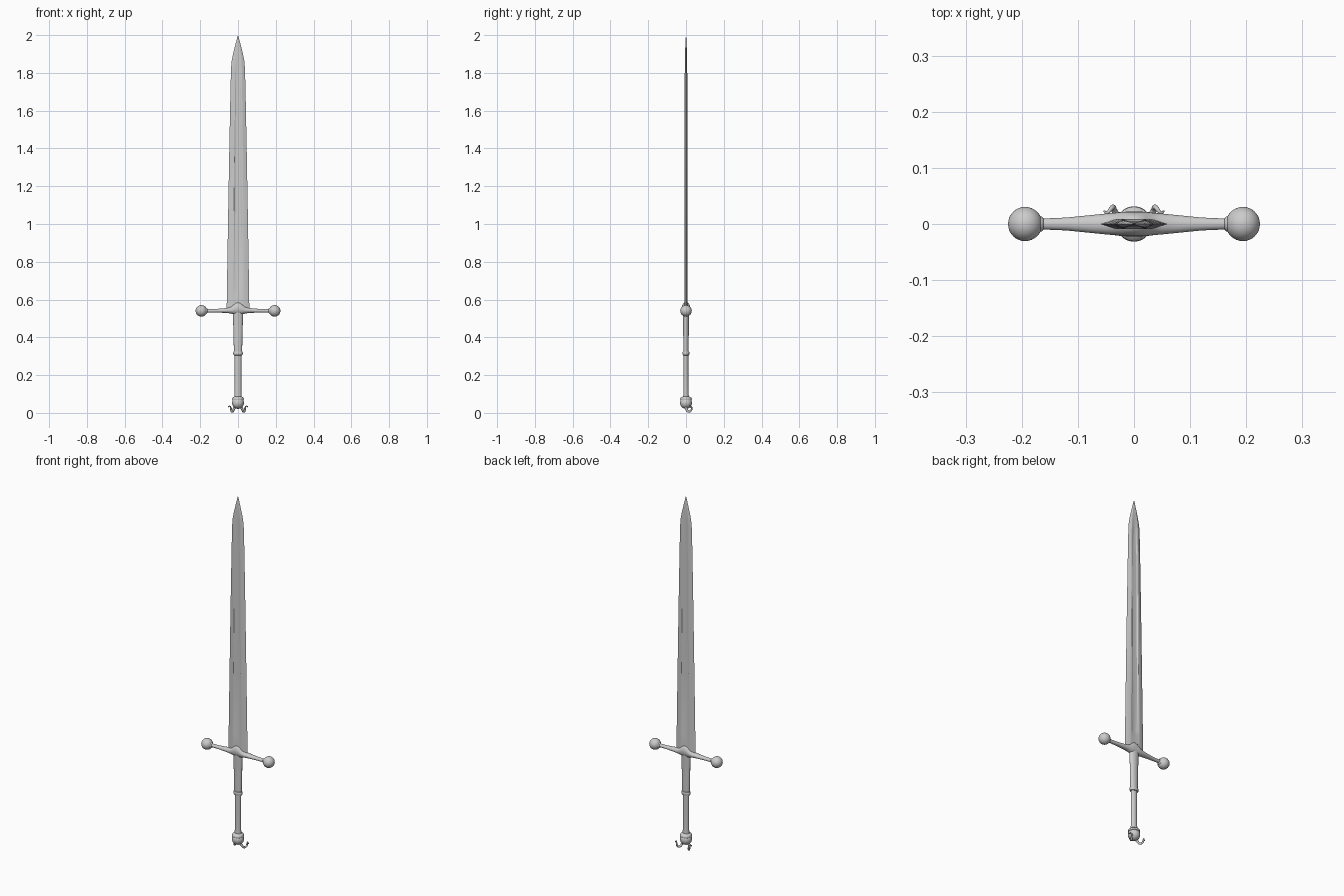
import bpy, bmesh, math
from mathutils import Vector

if "Cube" in bpy.data.objects:
    bpy.data.objects.remove(bpy.data.objects["Cube"])


def finish(name, bm, smooth=40):
    bmesh.ops.recalc_face_normals(bm, faces=bm.faces)
    me = bpy.data.meshes.new(name)
    bm.to_mesh(me)
    bm.free()
    ob = bpy.data.objects.new(name, me)
    bpy.context.collection.objects.link(ob)
    bpy.ops.object.select_all(action='DESELECT')
    ob.select_set(True)
    bpy.context.view_layer.objects.active = ob
    bpy.ops.object.shade_smooth_by_angle(angle=math.radians(smooth))
    return ob


def loft(name, rings, smooth=40):
    """Skin a list of closed point rings and cap both ends."""
    bm = bmesh.new()
    vr = [[bm.verts.new(p) for p in r] for r in rings]
    n = len(vr[0])
    for a, b in zip(vr, vr[1:]):
        for i in range(n):
            j = (i + 1) % n
            bm.faces.new((a[i], a[j], b[j], b[i]))
    bm.faces.new(vr[0])
    bm.faces.new(vr[-1])
    return finish(name, bm, smooth)


def ellipse_z(z, rx, ry, n=32):
    return [(rx * math.cos(2 * math.pi * i / n), ry * math.sin(2 * math.pi * i / n), z) for i in range(n)]


def column(name, stations):
    return loft(name, [ellipse_z(*s) for s in stations])


def ball(name, centre, r):
    bm = bmesh.new()
    bmesh.ops.create_uvsphere(bm, u_segments=32, v_segments=20, radius=r)
    bmesh.ops.translate(bm, verts=bm.verts, vec=centre)
    return finish(name, bm)


def ellipse_x(x, ry, lo, hi, n=24):
    c, h = (lo + hi) / 2, (hi - lo) / 2
    return [(x, ry * math.cos(2 * math.pi * i / n), c + h * math.sin(2 * math.pi * i / n)) for i in range(n)]


# Blade: bevelled edges with a shallow central fuller
def blade_ring(z, w, t, depth):
    half = [(w, 0), (w * .55, t), (w * .4, t), (w * .28, t - depth), (0, t - depth * 1.2),
            (-w * .28, t - depth), (-w * .4, t), (-w * .55, t)]
    return [(x, y, z) for x, y in half] + [(-x, -y, z) for x, y in half]


loft("blade", [blade_ring(*s) for s in [
    (.545, .060, .009, 0), (.63, .059, .009, 0), (.66, .0585, .009, .004),
    (1.0, .053, .0085, .004), (1.4, .046, .008, .004), (1.7, .040, .0072, .003),
    (1.82, .037, .0065, .002), (1.86, .034, .006, .001), (1.90, .0265, .005, 0),
    (1.95, .014, .0035, 0), (1.985, .0045, .0015, 0), (2.0, .0003, .0003, 0)]], 20)

# Crossguard: tapering bar with a raised centre
half = [(0, .022, .520, .587), (.012, .022, .520, .584), (.022, .0215, .522, .576),
        (.034, .020, .525, .564), (.05, .0185, .528, .557), (.08, .0155, .530, .553),
        (.12, .0115, .531, .550), (.18, .009, .531, .549)]
stations = [(-x, a, b, c) for x, a, b, c in half[:0:-1]] + half
loft("crossguard", [ellipse_x(*s) for s in stations])

# Guard end balls and collars
for side, label in ((-1, "left"), (1, "right")):
    ball("guard_ball_" + label, (side * .194, 0, .540), .0305)
    loft("guard_collar_" + label, [ellipse_x(side * x, r, .540 - r, .540 + r) for x, r in
                                   ((.161, .009), (.163, .0125), (.167, .014), (.171, .0125), (.173, .009))])

# Grip in two sections with a middle ring
column("upper_grip", [(.315, .0215, .014), (.40, .0235, .0145), (.48, .0255, .015), (.535, .028, .017)])
column("lower_grip", [(.07, .0195, .016), (.11, .0175, .0135), (.20, .0175, .013), (.315, .0185, .013)])
column("grip_ring", [(.304, .019, .013), (.306, .0235, .0165), (.312, .0255, .0185),
                     (.318, .0255, .0185), (.324, .0235, .0165), (.326, .019, .013)])

# Pommel ball and its collar
ball("pommel", (0, 0, .053), .0315)
column("pommel_collar", [(.066, .025, .025), (.069, .030, .030), (.075, .031, .031), (.080, .029, .029),
                         (.084, .024, .022), (.088, .0195, .016)])

# Curled hooks below the pommel
path = [(.013, -.002, .036, 1.2), (.023, .003, .018, 1), (.029, .013, .007, .95), (.035, .024, .010, .85),
        (.037, .030, .022, .75), (.041, .027, .033, .6), (.048, .020, .035, .45), (.053, .023, .028, .25)]
for side, label in ((-1, "left"), (1, "right")):
    cu = bpy.data.curves.new("hook_" + label, 'CURVE')
    cu.dimensions = '3D'
    cu.bevel_depth = .0062
    cu.bevel_resolution = 3
    cu.resolution_u = 6
    cu.use_fill_caps = True
    sp = cu.splines.new('BEZIER')
    sp.bezier_points.add(len(path) - 1)
    for p, (x, y, z, r) in zip(sp.bezier_points, path):
        p.co = Vector((side * x, y, z))
        p.radius = r
        p.handle_left_type = p.handle_right_type = 'AUTO'
    bpy.context.collection.objects.link(bpy.data.objects.new("hook_" + label, cu))
